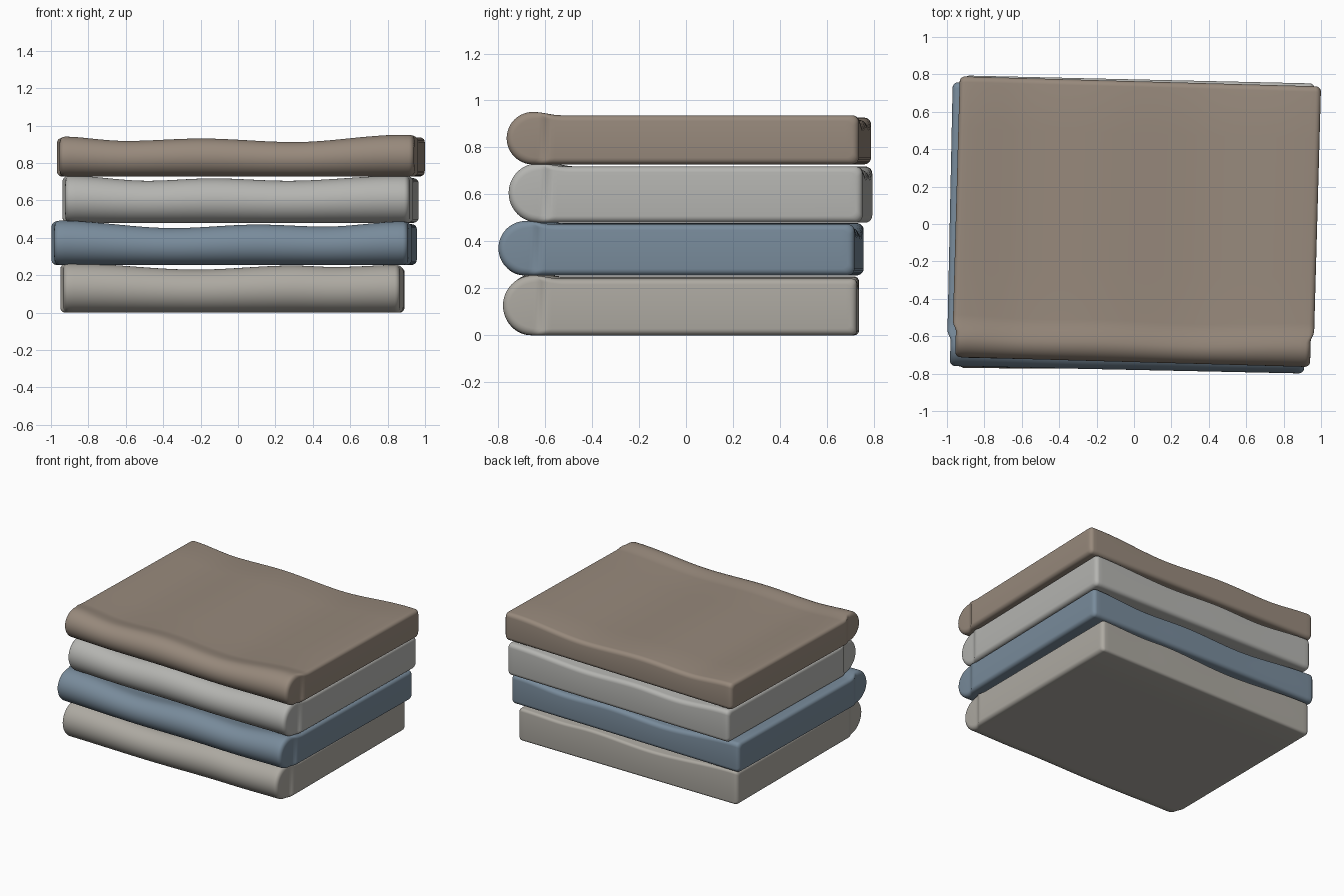
import bpy, bmesh
from math import sin, cos, pi, radians

if "Cube" in bpy.data.objects:
    bpy.data.objects.remove(bpy.data.objects["Cube"])


def smooth(t):
    t = max(0.0, min(1.0, t))
    return t * t * (3 - 2 * t)


def height(points, x):
    # smooth wave through (x, z) points
    if x <= points[0][0]:
        return points[0][1]
    for (xa, za), (xb, zb) in zip(points, points[1:]):
        if x <= xb:
            return za + (zb - za) * smooth((x - xa) / (xb - xa))
    return points[-1][1]


def section(yf, yb, H, corner):
    # (y, bottom, top) pairs: rolled fold at the front, flat slab, rounded back
    r, h = H / 2, H - 0.014
    yc = yf + r
    out = []
    for i in range(13):
        a = pi / 2 * i / 12
        out.append((yc - r * cos(a), r - r * sin(a), r + r * sin(a)))
    for i in range(1, 9):
        t = i / 8
        out.append((yc + 0.12 * t, 0.0, H + (h - H) * smooth(t)))
    for i in range(1, 6):
        y0 = yc + 0.12
        out.append((y0 + (yb - corner - y0) * i / 5, 0.0, h))
    for i in range(1, 6):
        a = pi / 2 * i / 5
        d = corner * (1 - cos(a))
        out.append((yb - corner + corner * sin(a), d, h - d))
    return out


def folded_towel(name, color, z0, x0, x1, yf, yb, turn, wave, corner=0.03):
    b = 0.028
    # stations along the width: rounded ends and an even middle
    stations = []
    for i in range(6):
        a = pi / 2 * i / 5
        stations.append((x0 + b - b * cos(a), b * (1 - sin(a))))
    n = 64
    for i in range(1, n):
        stations.append((x0 + b + (x1 - x0 - 2 * b) * i / n, 0.0))
    for i in range(6):
        a = pi / 2 * (1 - i / 5)
        stations.append((x1 - b + b * cos(a), b * (1 - sin(a))))

    bm = bmesh.new()
    rings = []
    xm = (x0 + x1) / 2
    for x, inset in stations:
        H = height(wave, x) - z0
        # roll keeps a constant front line while its height follows the wave
        sec = section(yf, yb, H, corner)
        ym = (yf + yb) / 2
        ky = 1 - 2 * inset / (yb - yf)
        kz = 1 - 2 * inset / H
        low, top = [], []
        for y, zb, zt in sec:
            # the fold is a little narrower than the slab
            narrow = 0.017 * smooth((yf + 0.17 - y) / 0.05)
            edge = smooth((abs(x - xm) / ((x1 - x0) / 2) - 0.8) / 0.15)
            px = x - narrow * edge * (1 if x > xm else -1)
            py = ym + (y - ym) * ky
            low.append(bm.verts.new((px, py, z0 + inset + zb * kz)))
            top.append(bm.verts.new((px, py, z0 + inset + zt * kz)))
        rings.append((low, top))

    m = len(rings[0][0])
    for (la, ta), (lb, tb) in zip(rings, rings[1:]):
        for j in range(m - 1):
            bm.faces.new((la[j], lb[j], lb[j + 1], la[j + 1]))
            bm.faces.new((ta[j], ta[j + 1], tb[j + 1], tb[j]))
        bm.faces.new((la[-1], lb[-1], tb[-1], ta[-1]))
    for low, top in (rings[0], rings[-1]):
        for j in range(m - 1):
            bm.faces.new((low[j], low[j + 1], top[j + 1], top[j]))
    bmesh.ops.remove_doubles(bm, verts=bm.verts, dist=1e-5)
    bmesh.ops.recalc_face_normals(bm, faces=bm.faces)

    me = bpy.data.meshes.new(name)
    bm.to_mesh(me)
    bm.free()
    ob = bpy.data.objects.new(name, me)
    bpy.context.collection.objects.link(ob)
    ob.rotation_euler.z = radians(turn)
    mat = bpy.data.materials.new(name + "_cloth")
    mat.diffuse_color = (*color, 1)
    mat.use_nodes = True
    mat.node_tree.nodes["Principled BSDF"].inputs["Base Color"].default_value = mat.diffuse_color
    me.materials.append(mat)
    bpy.ops.object.select_all(action='DESELECT')
    ob.select_set(True)
    bpy.context.view_layer.objects.active = ob
    bpy.ops.object.shade_smooth_by_angle(angle=radians(40))


# stack from bottom to top
folded_towel("bottom_towel", (0.42, 0.40, 0.36), 0.0, -0.947, 0.887, -0.775, 0.732, -0.3,
             [(-0.9, 0.264), (-0.22, 0.23), (0.3, 0.252), (0.52, 0.244), (0.87, 0.255)], 0.02)
folded_towel("blue_towel", (0.19, 0.26, 0.33), 0.255, -0.985, 0.942, -0.78, 0.737, -1.2,
             [(-0.95, 0.492), (-0.33, 0.452), (0.12, 0.471), (0.48, 0.460), (0.9, 0.487)])
folded_towel("light_towel", (0.46, 0.46, 0.44), 0.48, -0.926, 0.949, -0.735, 0.773, -1.3,
             [(-0.9, 0.733), (-0.47, 0.705), (-0.12, 0.718), (0.28, 0.705), (0.9, 0.733)])
folded_towel("brown_towel", (0.31, 0.25, 0.20), 0.728, -0.953, 0.979, -0.738, 0.763, -1.6,
             [(-0.93, 0.941), (-0.58, 0.918), (-0.18, 0.931), (0.32, 0.912), (0.9, 0.951)])
